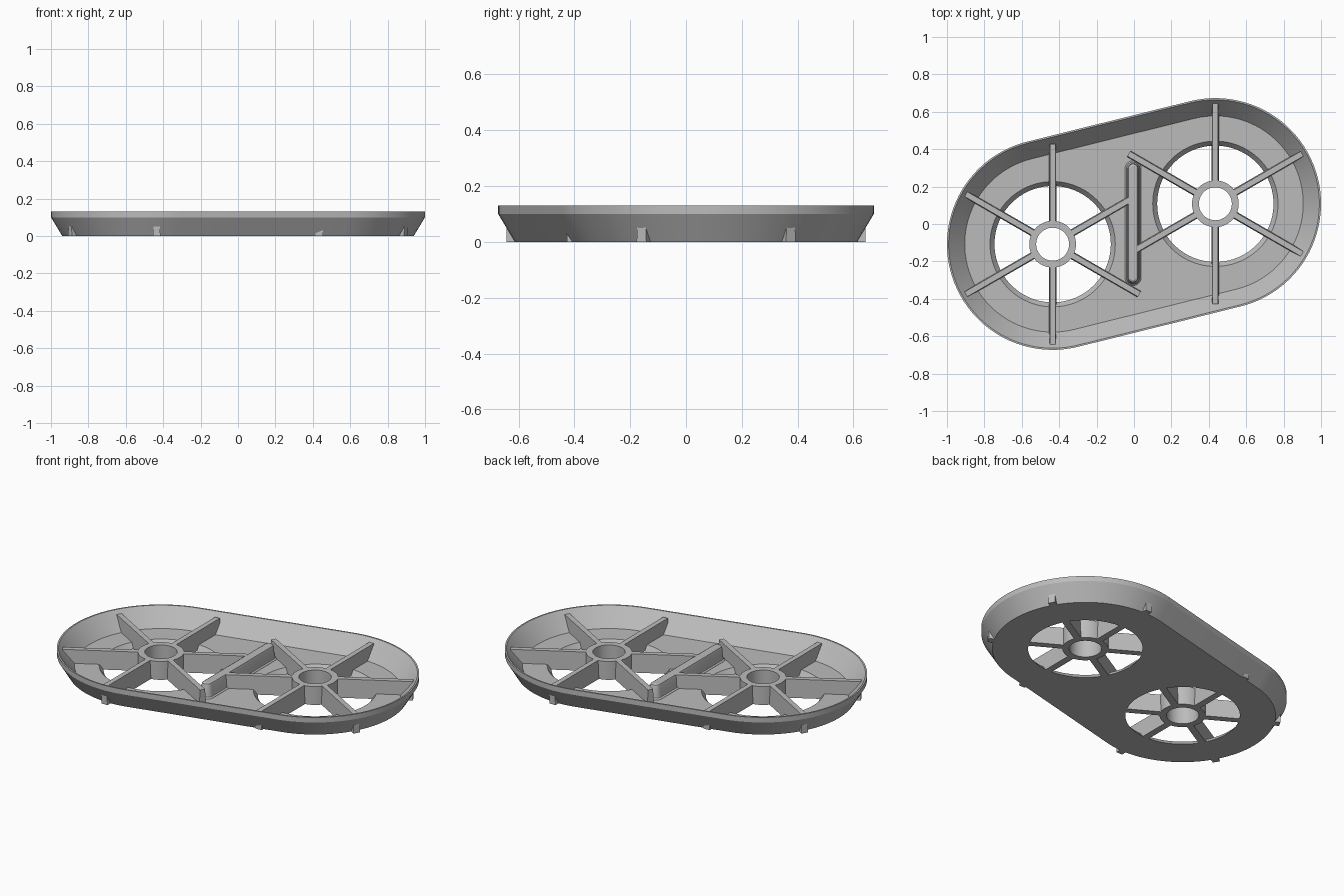
import bpy, bmesh
from math import sin, cos, pi, radians
from mathutils import Vector, Matrix

cube = bpy.data.objects.get("Cube")
if cube:
    bpy.data.objects.remove(cube)

CENTRES = [Vector((-0.435, -0.108, 0)), Vector((0.435, 0.108, 0))]
FLOOR = 0.03
TOP = 0.11

grey = bpy.data.materials.new("plain grey")
grey.use_nodes = True
colour = (0.5, 0.5, 0.5, 1)
grey.diffuse_color = colour
grey.node_tree.nodes["Principled BSDF"].inputs["Base Color"].default_value = colour


def finish(name, bm):
    """Turn a bmesh into a named object."""
    bmesh.ops.recalc_face_normals(bm, faces=bm.faces[:])
    mesh = bpy.data.meshes.new(name)
    bm.to_mesh(mesh)
    bm.free()
    mesh.materials.append(grey)
    obj = bpy.data.objects.new(name, mesh)
    bpy.context.collection.objects.link(obj)
    return obj


def smooth(obj):
    bpy.ops.object.select_all(action="DESELECT")
    obj.select_set(True)
    bpy.context.view_layer.objects.active = obj
    bpy.ops.object.shade_smooth_by_angle(angle=radians(25))


def loft_slot(name, start, end, profile, steps=48):
    """Stack slot-shaped outlines (radius, height) around two centres."""
    bm = bmesh.new()
    along = (end - start).normalized()
    side = Vector((-along.y, along.x, 0))
    rings = []
    for radius, z in profile:
        ring = []
        for centre, turn in ((end, -pi / 2), (start, pi / 2)):
            for i in range(steps + 1):
                a = turn + pi * i / steps
                p = centre + radius * (cos(a) * along + sin(a) * side)
                ring.append(bm.verts.new((p.x, p.y, z)))
        rings.append(ring)
    for low, high in zip(rings, rings[1:]):
        for i in range(len(low)):
            j = (i + 1) % len(low)
            bm.faces.new((low[i], low[j], high[j], high[i]))
    bm.faces.new(rings[0])
    bm.faces.new(rings[-1])
    return finish(name, bm)


def spin_ring(name, centre, profile, steps=64):
    """Revolve a closed (radius, height) profile into a ring."""
    bm = bmesh.new()
    rows = []
    for i in range(steps):
        a = 2 * pi * i / steps
        rows.append([bm.verts.new((centre.x + r * cos(a), centre.y + r * sin(a), z))
                     for r, z in profile])
    n = len(profile)
    for i in range(steps):
        a, b = rows[i], rows[(i + 1) % steps]
        for k in range(n):
            m = (k + 1) % n
            bm.faces.new((a[k], b[k], b[m], a[m]))
    return finish(name, bm)


def spoke(name, centre, angle, length):
    """Drafted rib, wider at its foot, running out from a hub."""
    bm = bmesh.new()
    bmesh.ops.create_cube(bm, size=1)
    inner = 0.105
    for v in bm.verts:
        x = length if v.co.x > 0 else inner
        half = 0.015 if v.co.z > 0 else 0.02
        v.co = (x, half if v.co.y > 0 else -half, TOP if v.co.z > 0 else 0)
    bm.transform(Matrix.Translation(centre) @ Matrix.Rotation(angle, 4, "Z"))
    return finish(name, bm)


# Tray with flared wall and thin upright lip
tray = loft_slot("tray", *CENTRES, [
    (0.505, 0), (0.565, 0.1), (0.565, 0.13), (0.556, 0.13), (0.47, FLOOR)])

# Two tapered round openings in the floor
for centre in CENTRES:
    bm = bmesh.new()
    slope = 0.8
    bmesh.ops.create_cone(bm, cap_ends=True, segments=96, depth=0.1,
                          radius1=0.323 - 0.05 * slope, radius2=0.323 + 0.05 * slope,
                          matrix=Matrix.Translation(centre + Vector((0, 0, FLOOR / 2))))
    cutter = finish("opening_cutter", bm)
    cut = tray.modifiers.new("opening", "BOOLEAN")
    cut.operation = "DIFFERENCE"
    cut.solver = "EXACT"
    cut.object = cutter
    bpy.context.view_layer.objects.active = tray
    bpy.ops.object.modifier_apply(modifier=cut.name)
    bpy.data.objects.remove(cutter)
smooth(tray)

# Hubs and six spokes each; the spoke meeting the bar stops inside it
for label, centre, short in (("right", CENTRES[0], 30), ("left", CENTRES[1], 210)):
    smooth(spin_ring(label + "_hub", centre,
                     [(0.088, 0), (0.125, 0), (0.125, TOP), (0.088, TOP)]))
    for k in range(6):
        degrees = 30 + 60 * k
        length = 0.49 if degrees == short else 0.535
        spoke(f"{label}_spoke_{k + 1}", centre, radians(degrees), length)

# Central rounded bar with a small fillet at its foot
bar = loft_slot("centre_bar", Vector((-0.005, -0.285, 0)), Vector((-0.005, 0.295, 0)), [
    (0.045, FLOOR - 0.005), (0.043, FLOOR + 0.002), (0.036, 0.038), (0.033, 0.05),
    (0.029, 0.1), (0.025, 0.11), (0.015, 0.115)], steps=16)
smooth(bar)
